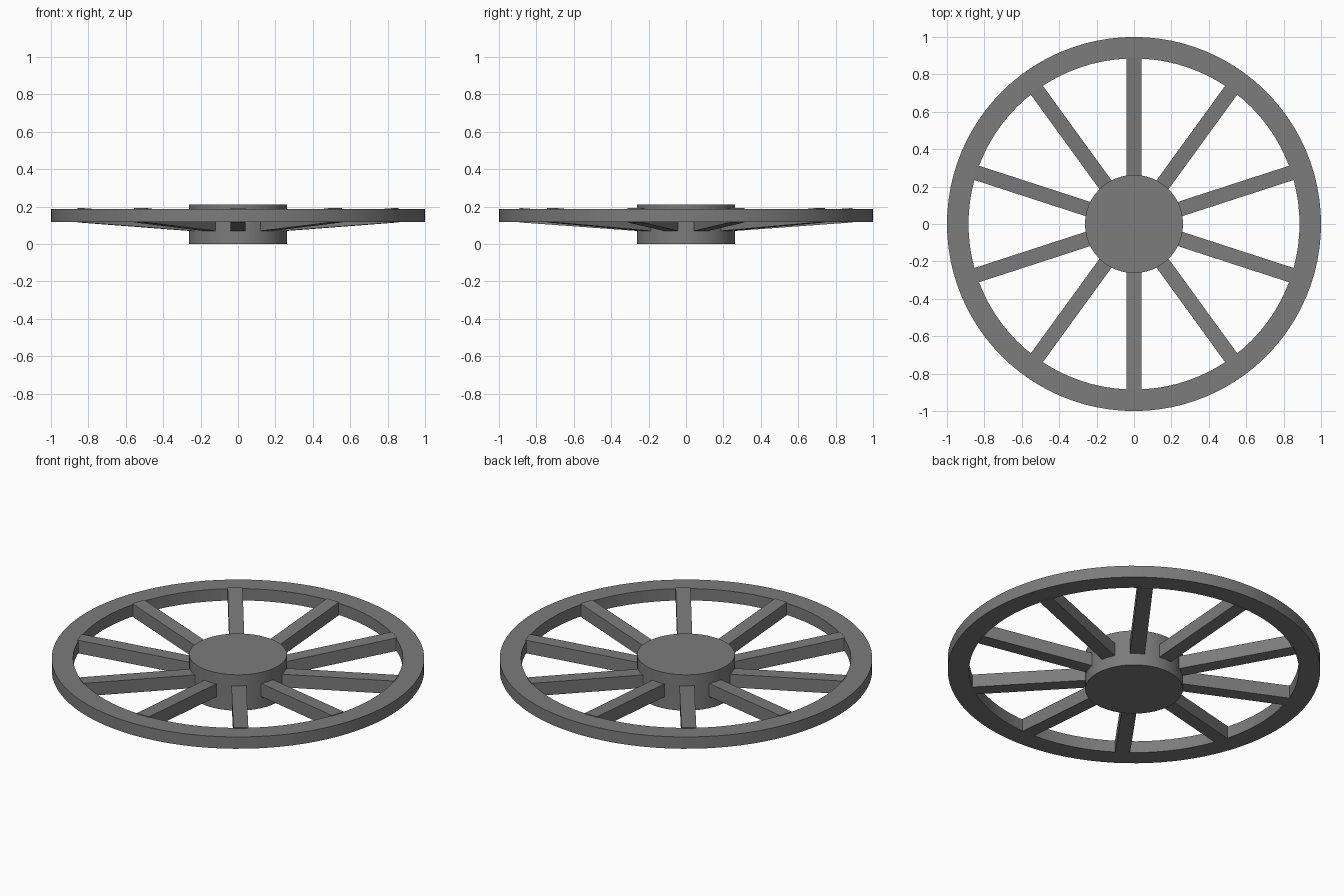
import bpy, bmesh, math

if "Cube" in bpy.data.objects:
    bpy.data.objects.remove(bpy.data.objects["Cube"])

grey = bpy.data.materials.new("dark grey")
grey.diffuse_color = (0.2, 0.2, 0.2, 1)
grey.use_nodes = True
grey.node_tree.nodes["Principled BSDF"].inputs["Base Color"].default_value = grey.diffuse_color
SEGMENTS = 96


def finish(name, bm):
    bmesh.ops.recalc_face_normals(bm, faces=bm.faces)
    mesh = bpy.data.meshes.new(name)
    bm.to_mesh(mesh)
    bm.free()
    mesh.materials.append(grey)
    obj = bpy.data.objects.new(name, mesh)
    bpy.context.collection.objects.link(obj)
    bpy.ops.object.select_all(action='DESELECT')
    obj.select_set(True)
    bpy.context.view_layer.objects.active = obj
    bpy.ops.object.shade_smooth_by_angle(angle=math.radians(30))
    return obj


def lathe(name, profile, closed):
    """Spin a (radius, z) profile around the z axis."""
    bm = bmesh.new()
    verts = [bm.verts.new((r, 0, z)) for r, z in profile]
    pairs = list(zip(verts, verts[1:]))
    if closed:
        pairs.append((verts[-1], verts[0]))
    edges = [bm.edges.new(p) for p in pairs]
    bmesh.ops.spin(bm, geom=verts + edges, cent=(0, 0, 0), axis=(0, 0, 1),
                   angle=math.tau, steps=SEGMENTS, use_merge=True)
    bmesh.ops.remove_doubles(bm, verts=bm.verts, dist=1e-5)
    return finish(name, bm)


def spoke(name, angle):
    """Bar rising from the hub to the rim."""
    bm = bmesh.new()
    side = [(0.2, 0.065), (0.89, 0.115), (0.89, 0.192), (0.2, 0.142)]
    face = bm.faces.new([bm.verts.new((r, -0.04, z)) for r, z in side])
    ext = bmesh.ops.extrude_face_region(bm, geom=[face])
    moved = [v for v in ext["geom"] if isinstance(v, bmesh.types.BMVert)]
    bmesh.ops.translate(bm, verts=moved, vec=(0, 0.08, 0))
    finish(name, bm).rotation_euler.z = angle


# Flat outer ring
lathe("rim", [(0.885, 0.118), (1, 0.118), (1, 0.188), (0.885, 0.188)], True)

# Solid centre drum
lathe("hub", [(0, 0), (0.262, 0), (0.262, 0.212), (0, 0.212)], False)

# Ten slanted spokes
for i in range(10):
    spoke(f"spoke_{i + 1}", math.radians(90 + 36 * i))
